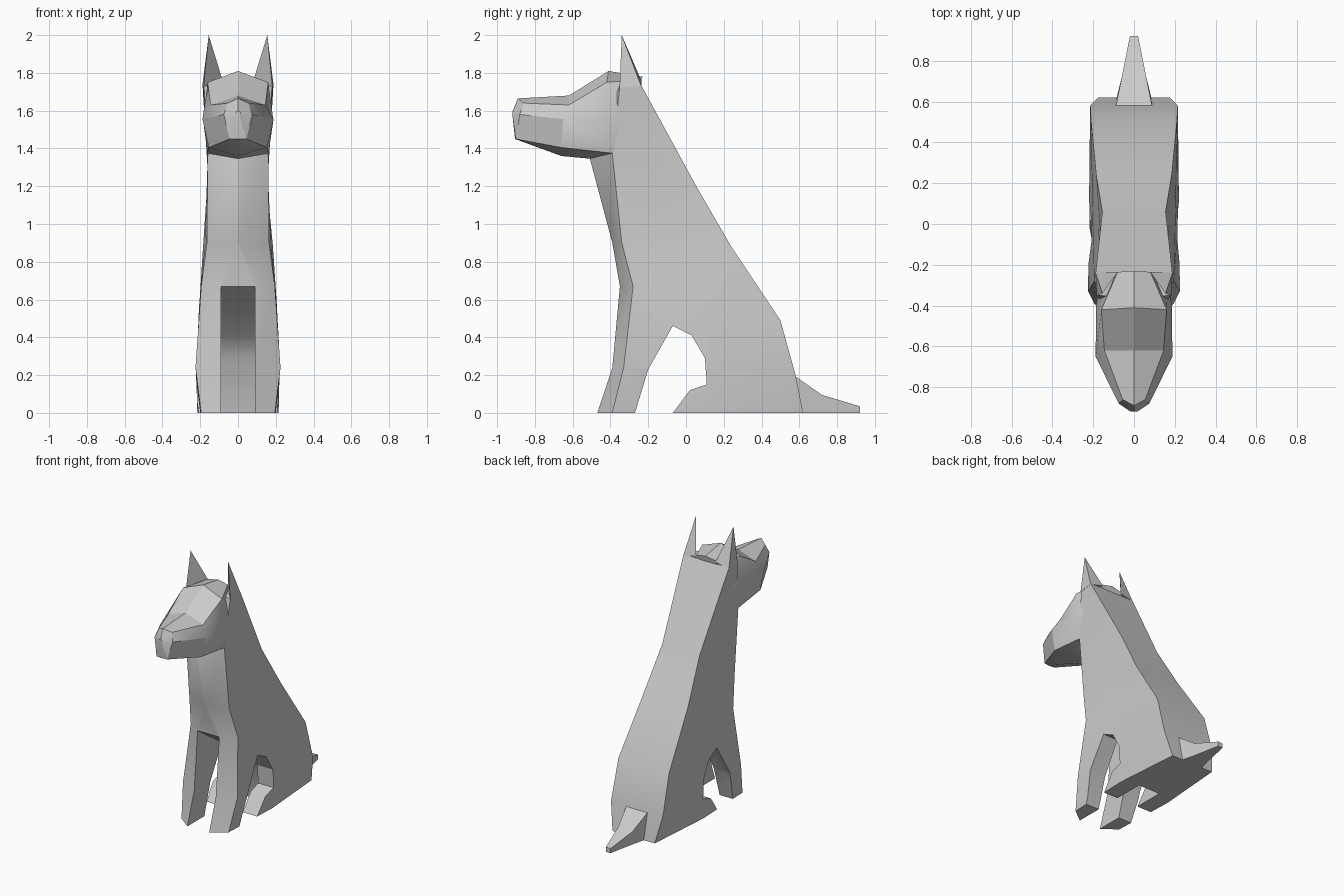
import bpy
import bmesh
from math import radians

if "Cube" in bpy.data.objects:
    bpy.data.objects.remove(bpy.data.objects["Cube"])

grey = bpy.data.materials.new("plain_grey")
grey.use_nodes = True
grey.diffuse_color = (0.6, 0.6, 0.6, 1)
grey.node_tree.nodes["Principled BSDF"].inputs["Base Color"].default_value = (0.6, 0.6, 0.6, 1)


def finish(name, bm):
    """Clean the mesh and link it as an object."""
    bmesh.ops.remove_doubles(bm, verts=bm.verts, dist=0.0005)
    bmesh.ops.recalc_face_normals(bm, faces=bm.faces)
    mesh = bpy.data.meshes.new(name)
    bm.to_mesh(mesh)
    bm.free()
    mesh.materials.append(grey)
    obj = bpy.data.objects.new(name, mesh)
    bpy.context.collection.objects.link(obj)
    return obj


def mirrored(half):
    """Close a half section, given from centre to centre, across x = 0."""
    return half + [(-x, y, z) for x, y, z in reversed(half) if x > 0]


def loft(name, rings):
    """Skin a series of equal rings and cap both ends."""
    bm = bmesh.new()
    rows = [[bm.verts.new(p) for p in ring] for ring in rings]
    n = len(rows[0])
    for a, b in zip(rows, rows[1:]):
        for i in range(n):
            j = (i + 1) % n
            bm.faces.new((a[i], a[j], b[j], b[i]))
    bm.faces.new(rows[0])
    bm.faces.new(rows[-1])
    return finish(name, bm)


def prism(name, profile, half_width):
    """Extrude a side profile across x."""
    return loft(name, [[(x, y, z) for y, z in profile] for x in (-half_width, half_width)])


def shade(obj):
    bpy.ops.object.select_all(action="DESELECT")
    obj.select_set(True)
    bpy.context.view_layer.objects.active = obj
    bpy.ops.object.shade_smooth_by_angle(angle=radians(25))


# Body: chest edge, shoulder edge, flank and back edge at each level
body = loft("body", [mirrored(r) for r in (
    [(.09, -.47, 0), (.195, -.39, 0), (.215, .10, 0), (.175, .62, 0)],
    [(.09, -.39, .24), (.225, -.33, .24), (.22, .12, .22), (.215, .58, .20)],
    [(.09, -.35, .67), (.195, -.28, .67), (.205, .10, .58), (.21, .50, .49)],
    [(.001, -.39, .90), (.165, -.34, .90), (.175, 0, .89), (.185, .24, .88)],
    [(.001, -.51, 1.35), (.16, -.39, 1.37), (.158, -.15, 1.28), (.155, .06, 1.19)],
    [(.001, -.36, 1.74), (.18, -.35, 1.73), (.185, -.29, 1.735), (.188, -.24, 1.74)],
)])

# Openings: arch between front and hind legs, slot between left and right legs
arch = prism("leg_arch_cutter", [(-.27, 0), (-.20, .23), (-.07, .46), (.03, .41), (.10, .29),
                                 (.11, .15), (.02, .12), (-.07, 0), (-.08, -.1), (-.30, -.1)], .5)
slot = prism("leg_slot_cutter", [(-.7, -.1), (-.7, .67), (-.35, .67), (.03, .41),
                                 (.11, .29), (.16, 0), (.16, -.1)], .0895)
bpy.context.view_layer.objects.active = body
for cutter in (arch, slot):
    mod = body.modifiers.new(cutter.name, "BOOLEAN")
    mod.operation = "DIFFERENCE"
    mod.solver = "EXACT"
    mod.object = cutter
    bpy.ops.object.modifier_apply(modifier=mod.name)
    bpy.data.objects.remove(cutter)

# Head: rings from nose to nape, each top centre, brow, cheek, jaw, bottom centre
head = loft("head", [mirrored(r) for r in (
    [(0, -.915, 1.60), (.01, -.918, 1.595), (.015, -.92, 1.58), (.01, -.918, 1.565), (0, -.917, 1.56)],
    [(0, -.89, 1.665), (.055, -.86, 1.64), (.075, -.88, 1.58), (.045, -.90, 1.45), (0, -.905, 1.45)],
    [(0, -.62, 1.68), (.145, -.62, 1.63), (.188, -.65, 1.555), (.155, -.66, 1.405), (0, -.66, 1.36)],
    [(0, -.41, 1.81), (.16, -.42, 1.75), (.186, -.40, 1.56), (.162, -.39, 1.375), (0, -.50, 1.345)],
    [(0, -.23, 1.78), (.08, -.235, 1.765), (.165, -.26, 1.58), (.14, -.30, 1.42), (0, -.30, 1.42)],
)])

# Ears: three-sided spikes continuing the back edges of the neck
ears = []
for side, word in ((1, "left"), (-1, "right")):
    bm = bmesh.new()
    tip, front, back, inner = [bm.verts.new((side * x, y, z)) for x, y, z in (
        (.155, -.34, 2), (.183, -.352, 1.72), (.189, -.237, 1.73), (.08, -.235, 1.755))]
    for face in ((tip, front, back), (tip, back, inner), (tip, inner, front), (front, inner, back)):
        bm.faces.new(face)
    ears.append(finish(word + "_ear", bm))

# Tail: tapering box lying on the ground
tail = loft("tail", [[(-w, y, 0), (w, y, 0), (w, t, h), (-w, t, h)] for w, y, t, h in (
    (.09, .60, .57, .20), (.06, .72, .72, .095), (.02, .92, .92, .035))])

for part in (body, head, tail, *ears):
    shade(part)
